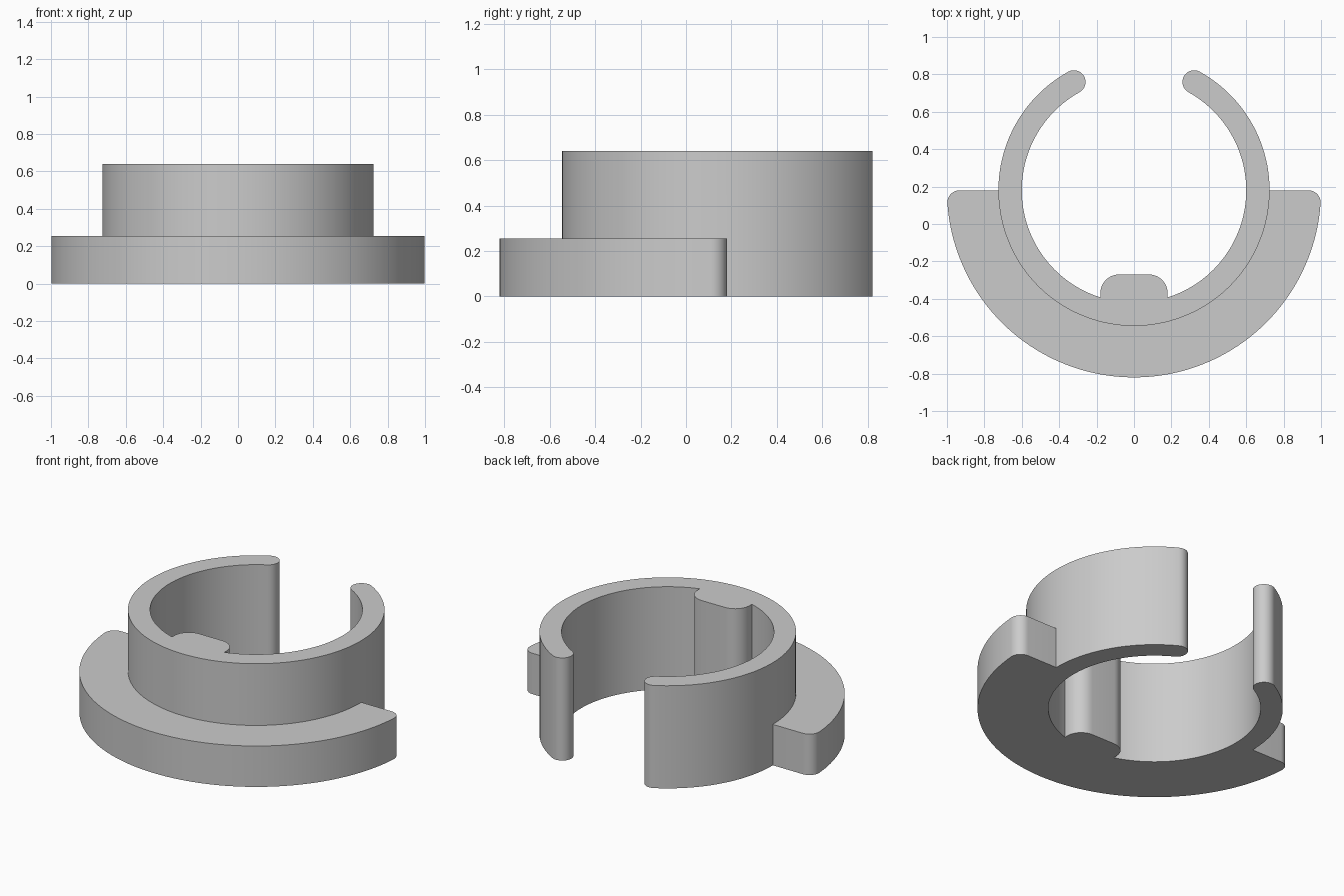
import bpy
import bmesh
from math import cos, sin, radians

cube = bpy.data.objects.get("Cube")
if cube:
    bpy.data.objects.remove(cube, do_unlink=True)

CY = 0.18                                  # ring axis offset in y
INNER, OUTER, RIM = 0.6, 0.725, 1.0
RING_H, FLANGE_H = 0.64, 0.255

grey = bpy.data.materials.new("plain grey")
grey.use_nodes = True
colour = (0.6, 0.6, 0.6, 1)
grey.diffuse_color = colour
grey.node_tree.nodes["Principled BSDF"].inputs["Base Color"].default_value = colour


def arc(cx, cy, r, start, end, steps):
    angles = [radians(start + (end - start) * i / steps) for i in range(steps + 1)]
    return [(cx + r * cos(a), cy + r * sin(a)) for a in angles]


def extrude(name, outline, height):
    bm = bmesh.new()
    base = bm.faces.new([bm.verts.new((x, y, 0)) for x, y in outline])
    top = bmesh.ops.extrude_face_region(bm, geom=[base])["geom"]
    verts = [v for v in top if isinstance(v, bmesh.types.BMVert)]
    bmesh.ops.translate(bm, verts=verts, vec=(0, 0, height))
    bmesh.ops.recalc_face_normals(bm, faces=bm.faces)
    mesh = bpy.data.meshes.new(name)
    bm.to_mesh(mesh)
    bm.free()
    mesh.materials.append(grey)
    obj = bpy.data.objects.new(name, mesh)
    bpy.context.collection.objects.link(obj)
    return obj


# Open ring with rounded ends either side of the rear gap
GAP = 61
mid, cap = (INNER + OUTER) / 2, (OUTER - INNER) / 2
ex, ey = mid * cos(radians(GAP)), CY + mid * sin(radians(GAP))
outline = arc(0, CY, OUTER, 180 - GAP, 360 + GAP, 120)
outline += arc(ex, ey, cap, GAP, GAP + 180, 16)[1:-1]
outline += arc(0, CY, INNER, 360 + GAP, 180 - GAP, 120)
outline += arc(-ex, ey, cap, -GAP, 180 - GAP, 16)[1:-1]
collar = extrude("split_collar", outline, RING_H)

# Half-round flange with softened rear corners
f = 0.065
fx = ((RIM - f) ** 2 - f ** 2) ** 0.5
outline = arc(0, CY, RIM, 184, 356, 90)
outline += arc(fx, CY - f, f, -4, 90, 10)
outline += arc(0, CY, mid, 360, 180, 90)
outline += arc(-fx, CY - f, f, 90, 184, 10)
flange = extrude("flange", outline, FLANGE_H)

# Inner key with rounded inward corners
w, r, tip = 0.18, 0.1, -0.27
outline = [(-w, -0.48), (w, -0.48)]
outline += arc(w - r, tip - r, r, 0, 90, 12) + arc(r - w, tip - r, r, 90, 180, 12)
key = extrude("key", outline, RING_H)

# Join into one solid
bpy.context.view_layer.objects.active = collar
for part in (flange, key):
    mod = collar.modifiers.new("join", 'BOOLEAN')
    mod.operation = 'UNION'
    mod.solver = 'EXACT'
    mod.object = part
    bpy.ops.object.modifier_apply(modifier=mod.name)
    bpy.data.objects.remove(part, do_unlink=True)

bpy.ops.object.select_all(action='DESELECT')
collar.select_set(True)
bpy.ops.object.shade_smooth_by_angle(angle=radians(30))
